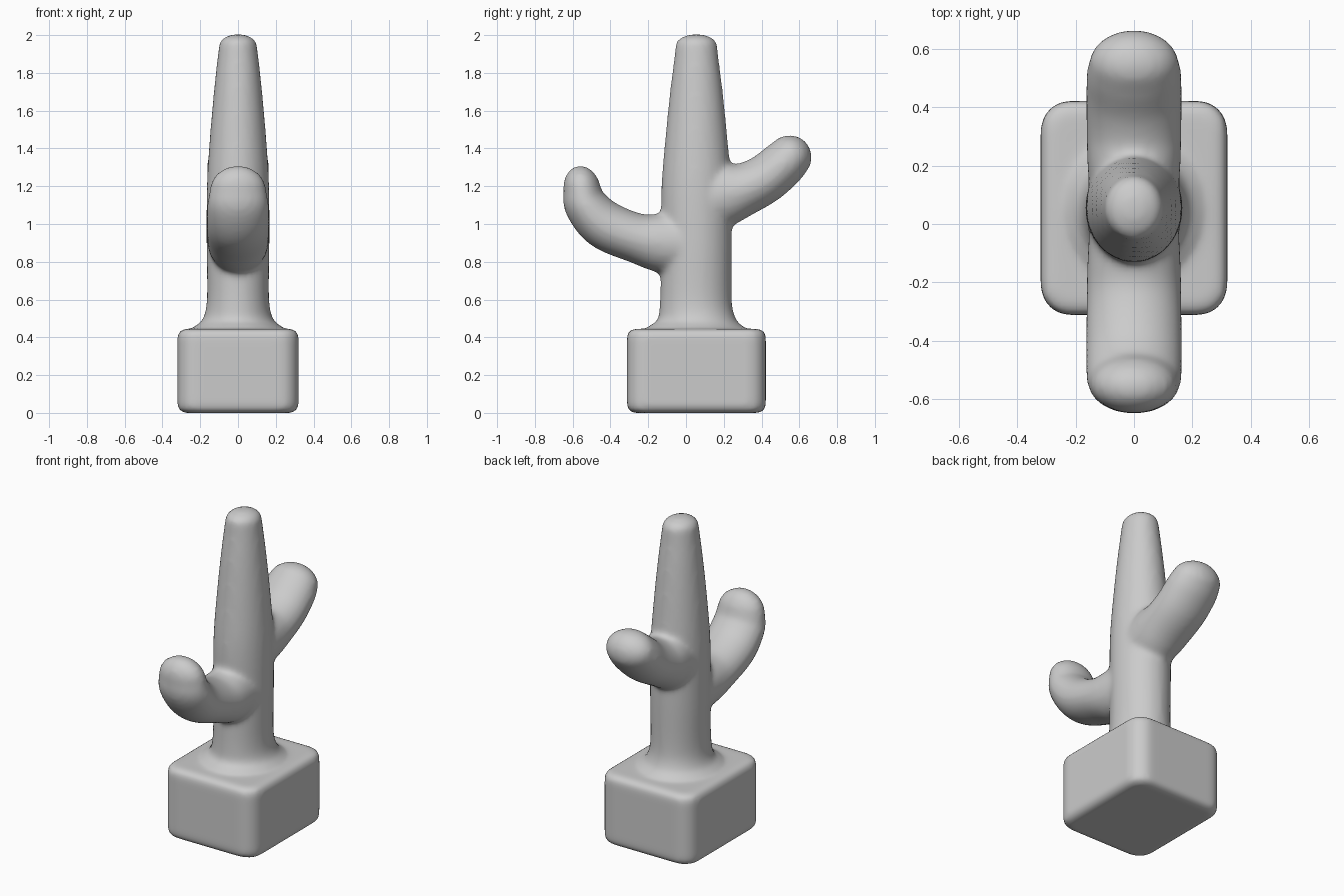
import bpy, bmesh
from math import cos, sin, pi, radians
from mathutils import Vector

if "Cube" in bpy.data.objects:
    bpy.data.objects.remove(bpy.data.objects["Cube"])

bm = bmesh.new()


def spline(pts, steps=5):
    """Catmull-Rom through (y, z, radius_x, radius_side) points."""
    p = [Vector(q) for q in pts]
    p = [2 * p[0] - p[1]] + p + [2 * p[-1] - p[-2]]
    out = []
    for i in range(1, len(p) - 2):
        a, b, c, d = p[i - 1:i + 3]
        for k in range(steps):
            t = k / steps
            out.append(0.5 * (2 * b + (c - a) * t + (2 * a - 5 * b + 4 * c - d) * t * t
                              + (3 * b - a - 3 * c + d) * t ** 3))
    return out + [p[-2]]


def limb(pts, cap, sides=32):
    """Elliptical tube in the yz plane with a domed end of height cap."""
    path = spline(pts)
    rings = []
    for i, q in enumerate(path):
        t = path[min(i + 1, len(path) - 1)] - path[max(i - 1, 0)]
        rings.append((q, Vector((t[0], t[1])).normalized()))
    end, t = rings[-1]
    for deg in (20, 40, 60, 75, 86):
        a = radians(deg)
        q = Vector((end[0] + t.x * cap * sin(a), end[1] + t.y * cap * sin(a),
                    end[2] * cos(a), end[3] * cos(a)))
        rings.append((q, t))
    loops = []
    for q, t in rings:
        loops.append([bm.verts.new((q[2] * cos(a), q[0] - t.y * q[3] * sin(a),
                                    q[1] + t.x * q[3] * sin(a)))
                      for a in (2 * pi * k / sides for k in range(sides))])
    faces = [bm.faces.new(loops[0]), bm.faces.new(loops[-1][::-1])]
    for lo, hi in zip(loops, loops[1:]):
        for k in range(sides):
            n = (k + 1) % sides
            faces.append(bm.faces.new((lo[k], hi[k], hi[n], lo[n])))
    bmesh.ops.recalc_face_normals(bm, faces=faces)


# Pot: box with wide vertical corners and softer rims
verts = bmesh.ops.create_cube(bm, size=1)["verts"]
for v in verts:
    v.co = Vector((v.co.x * 0.64, v.co.y * 0.735 + 0.055, (v.co.z + 0.5) * 0.445))
upright = [e for e in bm.edges if abs(e.verts[0].co.z - e.verts[1].co.z) > 0.1]
bmesh.ops.bevel(bm, geom=upright, offset=0.1, segments=6, profile=0.5, affect='EDGES')
rims = [e for e in bm.edges if abs(e.verts[0].co.z - e.verts[1].co.z) < 0.01]
bmesh.ops.bevel(bm, geom=rims, offset=0.04, segments=4, profile=0.5, affect='EDGES')

# Trunk: flared foot, long taper, blunt tip
limb([(0.055, 0.3, 0.24, 0.24), (0.055, 0.44, 0.24, 0.26), (0.055, 0.49, 0.19, 0.21),
      (0.052, 0.6, 0.165, 0.19), (0.055, 0.9, 0.167, 0.187), (0.055, 1.2, 0.165, 0.185),
      (0.055, 1.45, 0.15, 0.165), (0.055, 1.7, 0.128, 0.14), (0.055, 1.85, 0.112, 0.121),
      (0.055, 1.95, 0.1, 0.11)], 0.055)

# Front arm, lower
limb([(0.05, 0.9, 0.15, 0.16), (-0.12, 0.9, 0.16, 0.16), (-0.26, 0.925, 0.163, 0.132),
      (-0.43, 0.995, 0.166, 0.13), (-0.53, 1.1, 0.163, 0.115), (-0.55, 1.18, 0.15, 0.1)], 0.13)

# Back arm, higher
limb([(0.05, 1.12, 0.15, 0.16), (0.2, 1.155, 0.16, 0.17), (0.31, 1.185, 0.163, 0.14),
      (0.42, 1.24, 0.165, 0.13), (0.51, 1.315, 0.163, 0.125), (0.55, 1.355, 0.155, 0.118)], 0.115)

mesh = bpy.data.meshes.new("potted_cactus")
bm.to_mesh(mesh)
bm.free()
cactus = bpy.data.objects.new("potted_cactus", mesh)
bpy.context.collection.objects.link(cactus)

# Fuse all parts and melt the joins
remesh = cactus.modifiers.new("fuse", 'REMESH')
remesh.mode = 'VOXEL'
remesh.voxel_size = 0.016
remesh.use_smooth_shade = True
melt = cactus.modifiers.new("melt", 'SMOOTH')
melt.factor = 0.5
melt.iterations = 10
